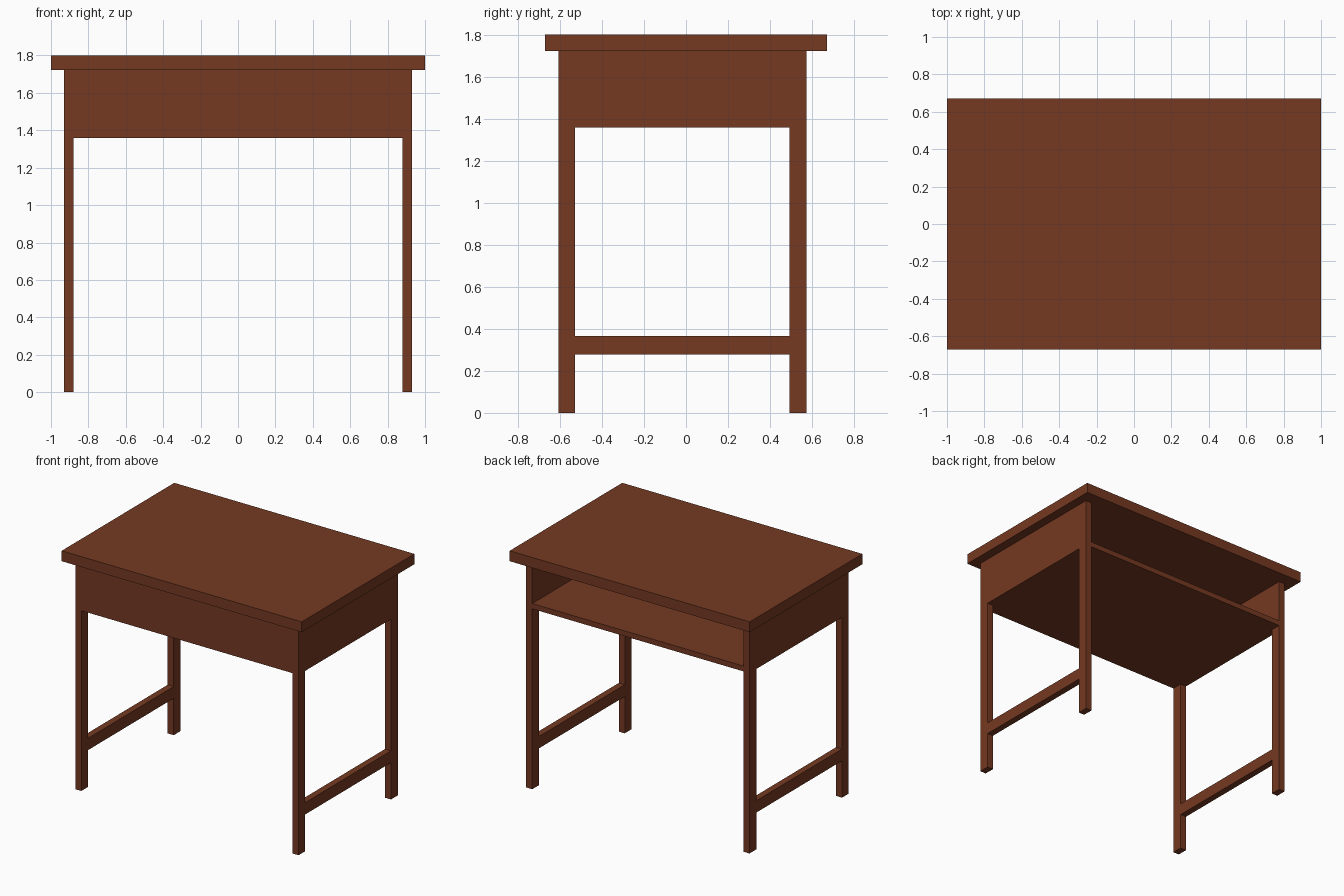
import bpy
import bmesh

if "Cube" in bpy.data.objects:
    bpy.data.objects.remove(bpy.data.objects["Cube"])

wood = bpy.data.materials.new("reddish_brown_wood")
wood.diffuse_color = (0.178, 0.041, 0.016, 1.0)
wood.use_nodes = True
wood.node_tree.nodes["Principled BSDF"].inputs["Base Color"].default_value = wood.diffuse_color


def box(name, x, y, z):
    """Axis-aligned box from (min, max) ranges."""
    bm = bmesh.new()
    bmesh.ops.create_cube(bm, size=1.0)
    for v in bm.verts:
        for i, (lo, hi) in enumerate((x, y, z)):
            v.co[i] = hi if v.co[i] > 0 else lo
    mesh = bpy.data.meshes.new(name)
    bm.to_mesh(mesh)
    bm.free()
    mesh.materials.append(wood)
    obj = bpy.data.objects.new(name, mesh)
    bpy.context.collection.objects.link(obj)
    return obj


X_IN, X_OUT = 0.88, 0.93        # leg thickness range
FRONT, FRONT_IN = -0.608, -0.528
BACK_IN, BACK = 0.492, 0.573
BOX_Z, TOP_Z = 1.358, 1.722     # compartment bottom and top

# Desk top
box("desk_top", (-1, 1), (-0.67, 0.67), (TOP_Z, 1.8))

# Side frames: legs, compartment sides and low stretchers, all flush
for side, s in (("left", -1), ("right", 1)):
    xr = tuple(sorted((s * X_IN, s * X_OUT)))
    box(side + "_front_leg", xr, (FRONT, FRONT_IN), (0, TOP_Z))
    box(side + "_back_leg", xr, (BACK_IN, BACK), (0, TOP_Z))
    box(side + "_panel", xr, (FRONT_IN, BACK_IN), (BOX_Z, TOP_Z))
    box(side + "_stretcher", xr, (FRONT_IN, BACK_IN), (0.277, 0.366))

# Compartment, open at the back
box("front_panel", (-X_IN, X_IN), (FRONT, FRONT + 0.04), (BOX_Z, TOP_Z))
box("shelf", (-X_IN, X_IN), (FRONT + 0.04, BACK), (BOX_Z, BOX_Z + 0.04))
